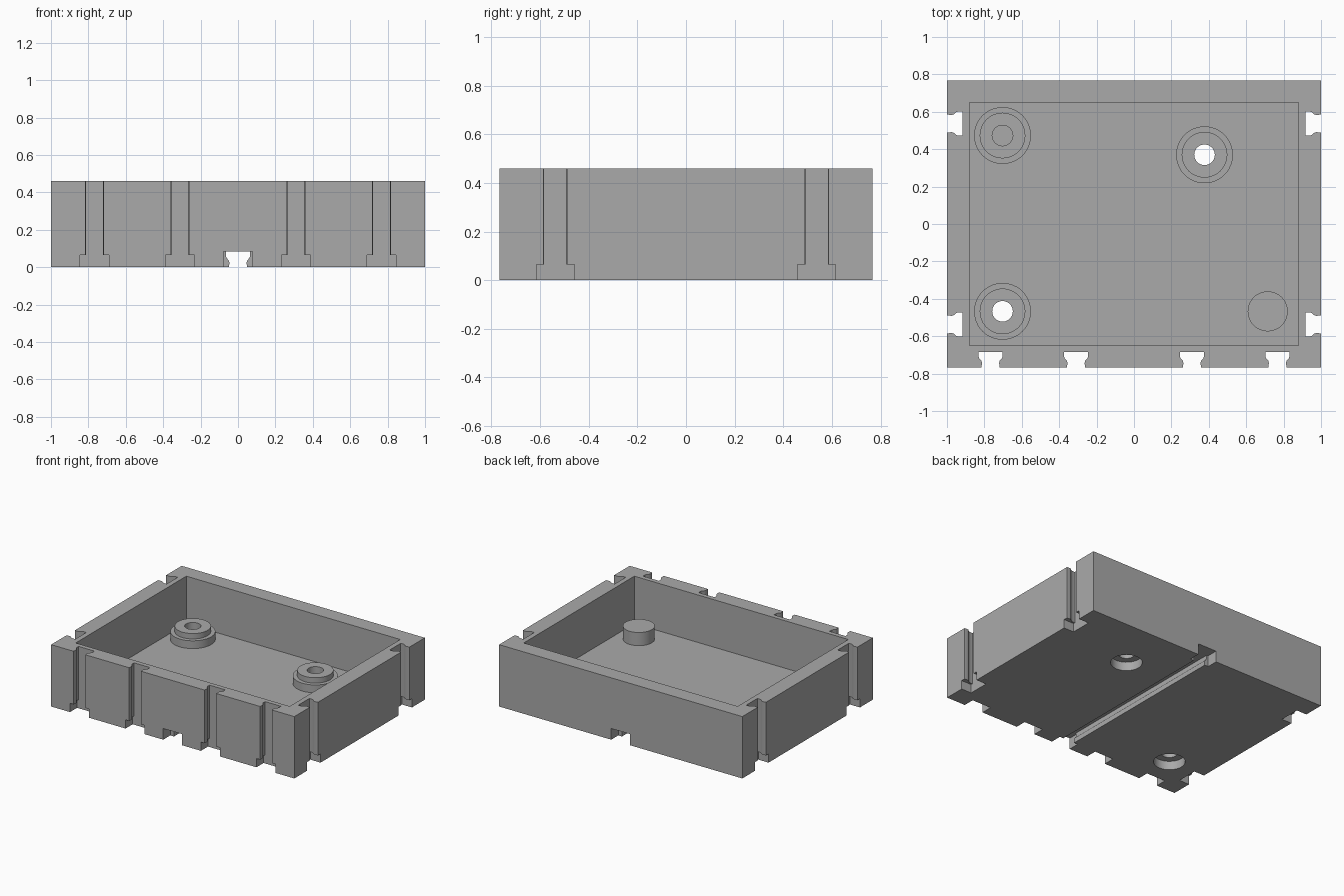
import bpy, bmesh, math
from mathutils import Matrix, Vector

cube = bpy.data.objects.get("Cube")
if cube:
    bpy.data.objects.remove(cube)

W, D, H = 1.0, 0.767, 0.46      # half width, half depth, height
FLOOR = 0.107                   # floor thickness
SLOT = 0.083                    # depth of the dovetail slots
OUT = 0.05                      # how far cutters reach past the walls

grey = bpy.data.materials.new("plain grey")
grey.use_nodes = True
grey.diffuse_color = (0.4, 0.4, 0.4, 1)
grey.node_tree.nodes["Principled BSDF"].inputs["Base Color"].default_value = (0.4, 0.4, 0.4, 1)


def make_object(name, bm):
    bmesh.ops.recalc_face_normals(bm, faces=bm.faces)
    mesh = bpy.data.meshes.new(name)
    bm.to_mesh(mesh)
    bm.free()
    mesh.materials.append(grey)
    obj = bpy.data.objects.new(name, mesh)
    bpy.context.collection.objects.link(obj)
    return obj


def prism(name, profile, low, high, matrix=Matrix()):
    """Extrude an xy outline from low to high, then place it."""
    bm = bmesh.new()
    face = bm.faces.new([bm.verts.new((x, y, low)) for x, y in profile])
    grown = bmesh.ops.extrude_face_region(bm, geom=[face])
    verts = [v for v in grown["geom"] if isinstance(v, bmesh.types.BMVert)]
    bmesh.ops.translate(bm, verts=verts, vec=(0, 0, high - low))
    bm.transform(matrix)
    return make_object(name, bm)


def rect(x, y0, y1):
    return [(-x, y0), (x, y0), (x, y1), (-x, y1)]


def circle(radius, count=48):
    steps = [2 * math.pi * i / count for i in range(count)]
    return [(radius * math.cos(a), radius * math.sin(a)) for a in steps]


def cut(target, cutter):
    mod = target.modifiers.new("cut", 'BOOLEAN')
    mod.operation, mod.solver, mod.object = 'DIFFERENCE', 'EXACT', cutter
    graph = bpy.context.evaluated_depsgraph_get()
    mesh = bpy.data.meshes.new_from_object(target.evaluated_get(graph))
    target.modifiers.clear()
    target.data = mesh
    bpy.data.objects.remove(cutter)


def dovetail():
    """Outline with a narrow mouth at y = 0 that flares towards +y."""
    half = [(0.048, -OUT), (0.048, 0), (0.046, 0.025), (0.049, 0.036),
            (0.06, 0.048), (0.065, 0.06), (0.065, SLOT)]
    return half + [(-x, y) for x, y in reversed(half)]


# Tray body and cavity
tray = prism("tray", rect(W, -D, D), 0, H)
cut(tray, prism("cavity", rect(0.88, -0.65, 0.65), FLOOR, H + OUT))

# Dovetail slots in all four walls, each with a wider foot
places = []
for x in (-0.767, -0.31, 0.31, 0.767):
    places += [((x, -D, 0), 0), ((x, D, 0), math.pi)]
for y in (-0.537, 0.537):
    places += [((W, y, 0), math.pi / 2), ((-W, y, 0), -math.pi / 2)]
for spot, angle in places:
    matrix = Matrix.Translation(spot) @ Matrix.Rotation(angle, 4, 'Z')
    cut(tray, prism("slot", dovetail(), -OUT, H + OUT, matrix))
    cut(tray, prism("slot_foot", rect(0.078, -OUT, SLOT), -OUT, 0.065, matrix))

# Dovetail channel along the underside, with square mouths at both ends
upright = Matrix.Rotation(math.pi / 2, 4, 'X')
cut(tray, prism("channel", dovetail(), -D - OUT, D + OUT, upright))
for side in (-1, 1):
    matrix = Matrix.Translation((0, side * D, 0))
    cut(tray, prism("channel_mouth", rect(0.078, -SLOT, SLOT), -OUT, SLOT, matrix))

# Screw holes with counterbores from below
for x, y in ((0.377, 0.37), (-0.703, -0.467)):
    matrix = Matrix.Translation((x, y, 0))
    cut(tray, prism("screw_hole", circle(0.055), -OUT, FLOOR + OUT, matrix))
    cut(tray, prism("counterbore", circle(0.107), -OUT, 0.065, matrix))


def lathe(name, profile, spot, count=48):
    bm = bmesh.new()
    verts = [bm.verts.new((r, 0, z)) for r, z in profile]
    edges = [bm.edges.new(pair) for pair in zip(verts, verts[1:])]
    bmesh.ops.spin(bm, geom=verts + edges, cent=(0, 0, 0), axis=(0, 0, 1),
                   angle=2 * math.pi, steps=count)
    bmesh.ops.remove_doubles(bm, verts=bm.verts, dist=0.0001)
    bm.transform(Matrix.Translation(spot))
    return make_object(name, bm)


# Stepped bosses, one of them with a blind hole, and a plain round post
step = [(0.055, FLOOR), (0.152, FLOOR), (0.152, 0.165), (0.122, 0.165),
        (0.122, 0.205), (0.055, 0.205), (0.055, FLOOR)]
parts = [tray,
         lathe("back_boss", step, (0.377, 0.37, 0)),
         lathe("front_boss", step, (-0.703, -0.467, 0)),
         lathe("blind_boss", step, (-0.703, 0.473, 0)),
         prism("round_post", circle(0.107), FLOOR, 0.205,
               Matrix.Translation((0.715, -0.467, 0)))]

# Smooth the round walls and keep the corners sharp
bpy.ops.object.select_all(action='DESELECT')
for part in parts:
    part.select_set(True)
bpy.context.view_layer.objects.active = tray
bpy.ops.object.shade_smooth_by_angle(angle=math.radians(30))
